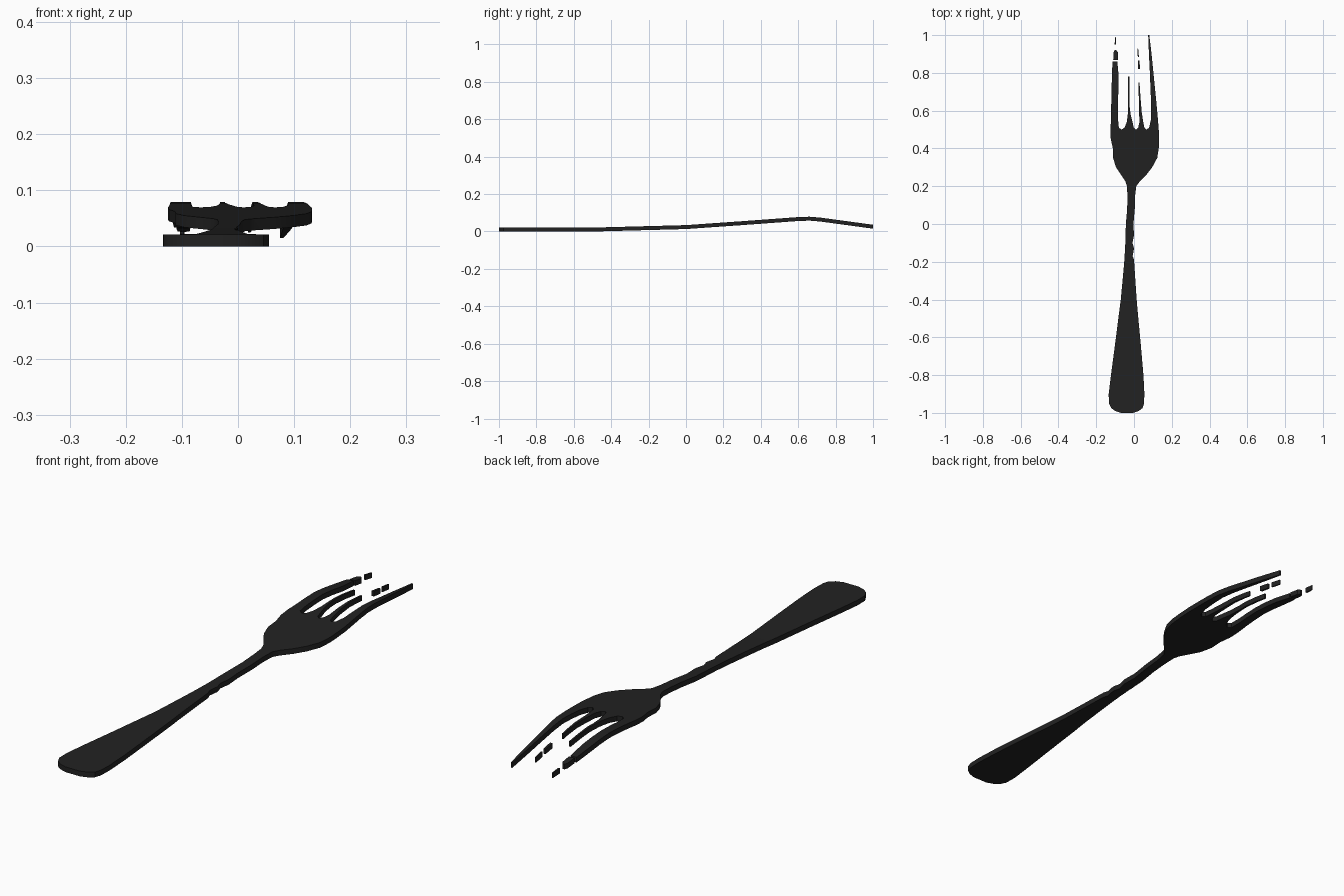
import bpy, bmesh, math

dark = bpy.data.materials.new("dark metal")
dark.diffuse_color = (0.016, 0.016, 0.016, 1)

THICK = 0.021
# side profile: (y, underside height)
BEND = [(-1, 0), (-0.45, 0.001), (0, 0.013), (0.3, 0.034), (0.6, 0.056),
        (0.66, 0.058), (0.72, 0.053), (1, 0.015)]


def height(y):
    for (y0, z0), (y1, z1) in zip(BEND, BEND[1:]):
        if y <= y1:
            return z0 + (z1 - z0) * (y - y0) / (y1 - y0)
    return BEND[-1][1]


def edges_at(rows, y):
    for a, b in zip(rows, rows[1:]):
        if y <= b[0]:
            t = (y - a[0]) / (b[0] - a[0])
            return a[1] + (b[1] - a[1]) * t, a[2] + (b[2] - a[2]) * t
    return rows[-1][1:]


def strip(name, rows, cap_start=True, cap_end=True):
    """Bent plate from rows of (y, left x, right x)."""
    ys = {r[0] for r in rows} | {b[0] for b in BEND if rows[0][0] < b[0] < rows[-1][0]}
    bm = bmesh.new()
    rings = []
    for y in sorted(ys):
        l, r = edges_at(rows, y)
        z = height(y)
        rings.append([bm.verts.new(p) for p in
                      ((l, y, z), (r, y, z), (r, y, z + THICK), (l, y, z + THICK))])
    for a, b in zip(rings, rings[1:]):
        for i in range(4):
            j = (i + 1) % 4
            bm.faces.new((a[i], a[j], b[j], b[i]))
    if cap_start:
        bm.faces.new(rings[0][::-1])
    if cap_end:
        bm.faces.new(rings[-1])
    bmesh.ops.recalc_face_normals(bm, faces=bm.faces)
    # open plates: make sure the upper side faces up
    top = max(bm.faces, key=lambda f: abs(f.normal.z) * f.calc_area() * (f.calc_center_median().z
              > height(f.calc_center_median().y) + THICK / 2))
    if top.normal.z < 0:
        bmesh.ops.reverse_faces(bm, faces=bm.faces)
    me = bpy.data.meshes.new(name)
    bm.to_mesh(me)
    bm.free()
    me.materials.append(dark)
    ob = bpy.data.objects.new(name, me)
    bpy.context.collection.objects.link(ob)
    bpy.context.view_layer.objects.active = ob
    ob.select_set(True)
    bpy.ops.object.shade_smooth_by_angle(angle=math.radians(30))
    ob.select_set(False)


# handle, neck and palm of the fork
strip("handle_and_palm", [
    (-1, -0.07, -0.005), (-0.99, -0.1, 0.025), (-0.975, -0.12, 0.045), (-0.95, -0.133, 0.053),
    (-0.9, -0.134, 0.055), (-0.8, -0.122, 0.05), (-0.65, -0.102, 0.037), (-0.5, -0.083, 0.023),
    (-0.4, -0.07, 0.014), (-0.25, -0.056, 0.004), (-0.19, -0.051, 0.0), (-0.17, -0.05, -0.007),
    (-0.13, -0.047, 0.0), (-0.1, -0.046, -0.008), (-0.06, -0.045, 0.0), (0, -0.043, -0.003),
    (0.08, -0.036, 0.004), (0.15, -0.035, 0.006), (0.2, -0.037, 0.012), (0.225, -0.045, 0.03),
    (0.26, -0.068, 0.065), (0.3, -0.095, 0.096), (0.35, -0.111, 0.123), (0.4, -0.112, 0.131),
    (0.45, -0.123, 0.132), (0.5, -0.125, 0.131)], cap_end=False)

# four tines, meeting at the palm with rounded gaps
strip("tine_left_outer", [
    (0.5, -0.125, -0.066), (0.51, -0.124, -0.08), (0.55, -0.122, -0.084), (0.66, -0.12, -0.084),
    (0.78, -0.117, -0.081), (0.86, -0.114, -0.088)], cap_start=False)
strip("tine_left_inner", [
    (0.5, -0.066, 0.01), (0.51, -0.05, -0.001), (0.54, -0.038, -0.008), (0.58, -0.033, -0.018),
    (0.62, -0.032, -0.023), (0.78, -0.032, -0.025)], cap_start=False)
strip("tine_right_inner", [
    (0.5, 0.01, 0.066), (0.51, 0.022, 0.055), (0.54, 0.029, 0.049), (0.59, 0.027, 0.041),
    (0.65, 0.026, 0.036), (0.75, 0.023, 0.029)], cap_start=False)
strip("tine_right_outer", [
    (0.5, 0.066, 0.131), (0.51, 0.08, 0.13), (0.55, 0.089, 0.127), (0.65, 0.09, 0.118),
    (0.8, 0.084, 0.103), (0.9, 0.079, 0.093), (1, 0.075, 0.081)], cap_start=False)

# detached tine tips
strip("tip_left_outer", [(0.868, -0.11, -0.085), (0.91, -0.108, -0.086), (0.92, -0.102, -0.094)])
strip("tip_left_end", [(0.95, -0.103, -0.096), (0.99, -0.099, -0.095)])
strip("tip_right_inner", [(0.82, 0.022, 0.032), (0.865, 0.021, 0.029)])
strip("tip_right_end", [(0.885, 0.02, 0.026), (0.93, 0.018, 0.022)])
